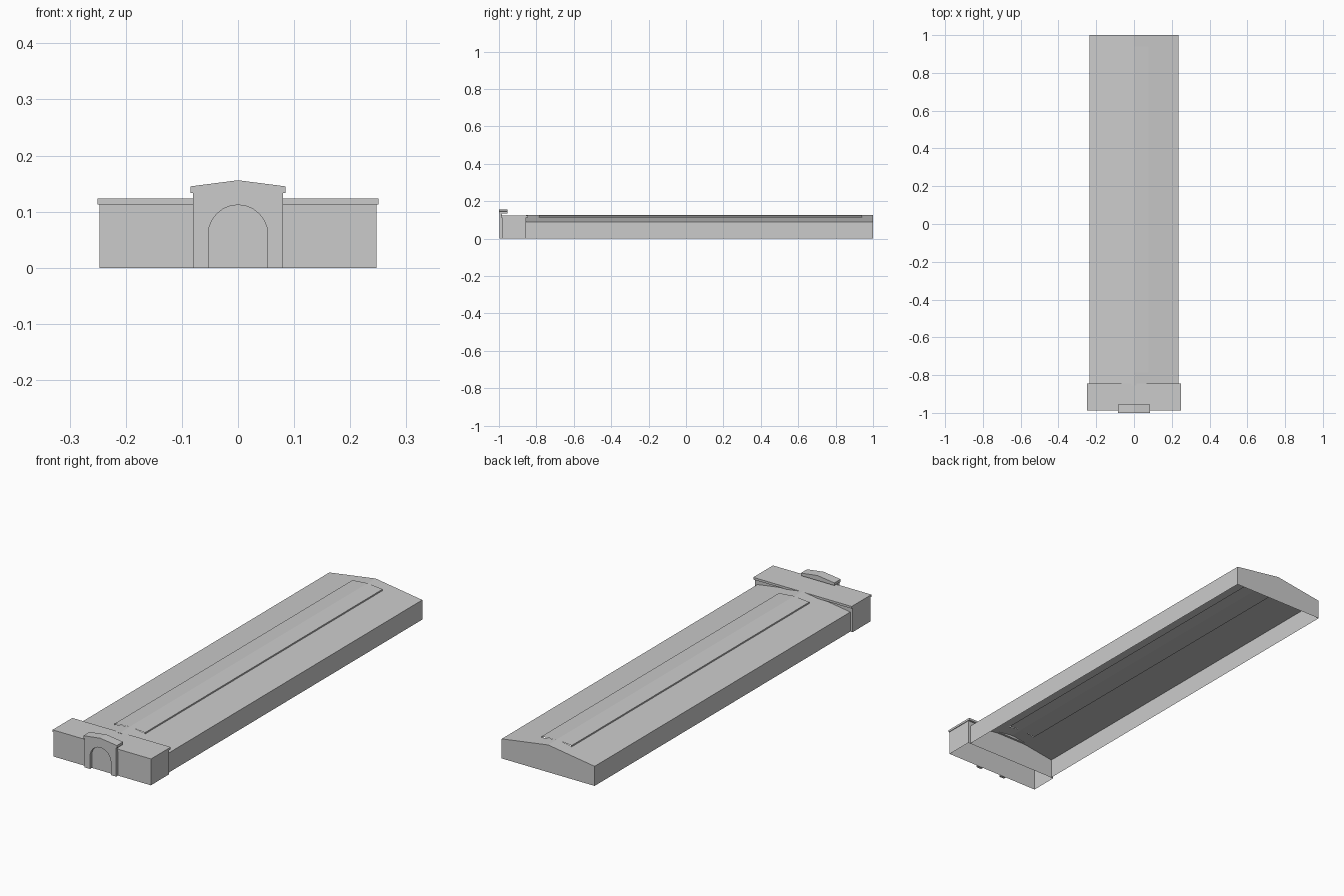
import bpy
import bmesh
import math

cube = bpy.data.objects.get("Cube")
if cube:
    bpy.data.objects.remove(cube, do_unlink=True)

stone = bpy.data.materials.new("pale_grey_stone")
stone.use_nodes = True
GREY = (0.6, 0.6, 0.6, 1)
stone.diffuse_color = GREY
stone.node_tree.nodes["Principled BSDF"].inputs["Base Color"].default_value = GREY


def finish(name, bm):
    bmesh.ops.remove_doubles(bm, verts=bm.verts, dist=0.0001)
    bmesh.ops.recalc_face_normals(bm, faces=bm.faces)
    mesh = bpy.data.meshes.new(name)
    bm.to_mesh(mesh)
    bm.free()
    mesh.materials.append(stone)
    obj = bpy.data.objects.new(name, mesh)
    bpy.context.collection.objects.link(obj)
    return obj


def extrude(name, profile, y0, y1, open_bottom=False):
    """Sweep an x-z outline from y0 to y1, optionally leaving its base open."""
    bm = bmesh.new()
    ends = [[bm.verts.new((x, y, z)) for x, z in profile] for y in (y0, y1)]
    for ring in ends:
        bm.faces.new(ring)
    for i in range(len(profile)):
        j = (i + 1) % len(profile)
        if open_bottom and profile[i][1] == profile[j][1] == 0:
            continue
        bm.faces.new((ends[0][i], ends[0][j], ends[1][j], ends[1][i]))
    return finish(name, bm)


def box(half, z0, z1):
    return [(-half, z0), (half, z0), (half, z1), (-half, z1)]


# Long hall: open underneath, low gable roof with a slot for the skylight
W, EAVE, RIDGE, SLOT = 0.236, 0.09, 0.125, 0.07
FRONT, BACK = -0.855, 1.0


def roof_z(x):
    return RIDGE - (RIDGE - EAVE) * abs(x) / W


bm = bmesh.new()
xs = [-W, -SLOT, 0, SLOT, W]
ys = [FRONT, -0.78, 0.935, BACK]
for i in range(4):
    for j in range(3):
        if i in (1, 2) and j == 1:
            continue
        corners = [(xs[i], ys[j]), (xs[i + 1], ys[j]),
                   (xs[i + 1], ys[j + 1]), (xs[i], ys[j + 1])]
        bm.faces.new([bm.verts.new((x, y, roof_z(x))) for x, y in corners])
for y in (FRONT, BACK):
    gable = [(-W, 0), (W, 0)] + [(x, roof_z(x)) for x in reversed(xs)]
    bm.faces.new([bm.verts.new((x, y, z)) for x, z in gable])
for x in (-W, W):
    wall = [(y, EAVE) for y in ys] + [(BACK, 0), (FRONT, 0)]
    bm.faces.new([bm.verts.new((x, y, z)) for y, z in wall])
finish("hall", bm)

# Skylight cover: flatter than the roof, open at its ends
bm = bmesh.new()
S = 0.077
section = [(-S, roof_z(S)), (-S, 0.12), (0, 0.127), (S, 0.12), (S, roof_z(S))]
for (xa, za), (xb, zb) in zip(section, section[1:]):
    bm.faces.new([bm.verts.new(p) for p in (
        (xa, -0.785, za), (xb, -0.785, zb), (xb, 0.94, zb), (xa, 0.94, za))])
finish("skylight", bm)

# Entrance block and its cornice
extrude("entrance_block", box(0.247, 0, 0.113), -0.985, FRONT, open_bottom=True)
extrude("cornice", box(0.25, 0.113, 0.123), -0.988, -0.845)

# Portal with an arched recess
A, SPRING = 0.053, 0.059
arch = [(A * math.cos(t), SPRING + A * math.sin(t))
        for t in (math.pi * k / 12 for k in range(13))]
portal = [(0.08, 0), (0.08, 0.133), (-0.08, 0.133), (-0.08, 0), (-A, 0)]
extrude("portal", portal + arch[::-1] + [(A, 0)], -0.998, -0.985)

# Pediment over the portal
extrude("pediment", [(-0.085, 0.133), (0.085, 0.133), (0.085, 0.145),
                     (0, 0.156), (-0.085, 0.145)], -1.0, -0.955)
